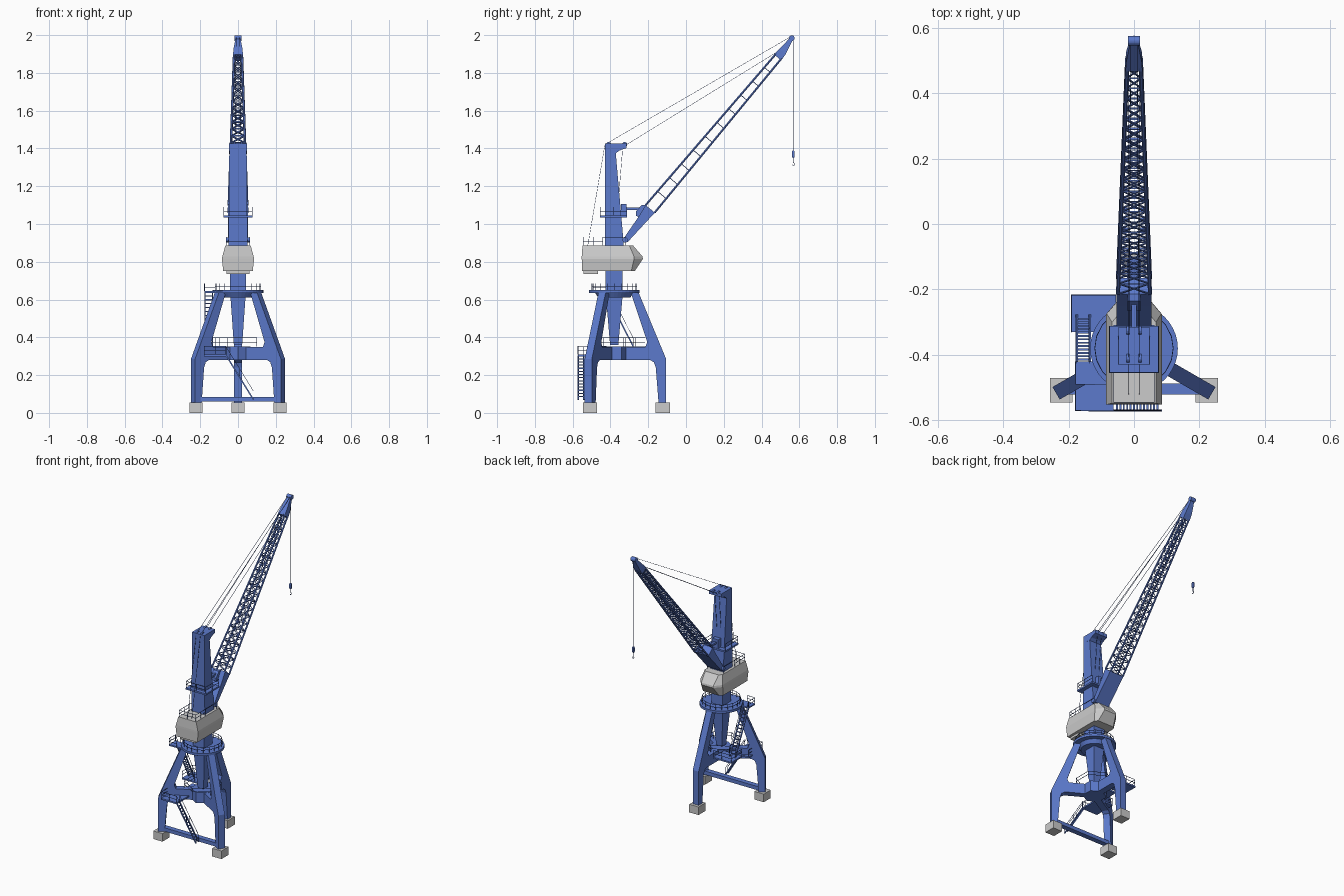
import bpy, bmesh, math
from mathutils import Vector as V

if "Cube" in bpy.data.objects:
    bpy.data.objects.remove(bpy.data.objects["Cube"])

def material(name, c):
    m = bpy.data.materials.new(name)
    m.diffuse_color = (*c, 1)
    m.use_nodes = True
    m.node_tree.nodes["Principled BSDF"].inputs["Base Color"].default_value = m.diffuse_color
    return m

BLUE = material("blue_paint", (0.107, 0.195, 0.604))
DARK = material("dark_blue", (0.03, 0.06, 0.2))
CX, CY = 0.0, -0.38          # slewing axis

def finish(name, bm, mat):
    bmesh.ops.recalc_face_normals(bm, faces=bm.faces)
    me = bpy.data.meshes.new(name)
    bm.to_mesh(me)
    bm.free()
    ob = bpy.data.objects.new(name, me)
    bpy.context.collection.objects.link(ob)
    if mat:
        me.materials.append(mat)
    return ob

def add_loft(bm, rings):
    vs = [[bm.verts.new(p) for p in r] for r in rings]
    n = len(vs[0])
    for a, b in zip(vs, vs[1:]):
        for i in range(n):
            bm.faces.new((a[i], a[(i + 1) % n], b[(i + 1) % n], b[i]))
    bm.faces.new(vs[0][::-1])
    bm.faces.new(vs[-1])

def loft(name, rings, mat=BLUE):
    bm = bmesh.new()
    add_loft(bm, rings)
    return finish(name, bm, mat)

def rect(hx, y0, y1, z):
    return [(-hx, y0, z), (hx, y0, z), (hx, y1, z), (-hx, y1, z)]

def box(name, x0, x1, y0, y1, z0, z1, mat=BLUE):
    return loft(name, [[(x0, y0, z), (x1, y0, z), (x1, y1, z), (x0, y1, z)] for z in (z0, z1)], mat)

def prism(name, pts, width, ang=90, o=(0, 0), mat=BLUE):
    """Upright (distance, z) profile facing ang, given a width."""
    c, s = math.cos(math.radians(ang)), math.sin(math.radians(ang))
    return loft(name, [[(o[0] + r * c - t * s, o[1] + r * s + t * c, z) for r, z in pts]
                       for t in (-width / 2, width / 2)], mat)

def struts(name, segs, r, mat=BLUE, n=4):
    """Many straight bars in one mesh."""
    bm = bmesh.new()
    for a, b in segs:
        a, b = V(a), V(b)
        d = (b - a).normalized()
        u = d.cross(V((1, 0, 0)) if abs(d.x) < 0.9 else V((0, 0, 1))).normalized()
        w = d.cross(u)
        offs = [r * (u * math.cos(k) + w * math.sin(k))
                for k in (2 * math.pi * (i + 0.5) / n for i in range(n))]
        add_loft(bm, [[p + q for q in offs] for p in (a, b)])
    return finish(name, bm, mat)

def circle(r, n, z, a0=0):
    return [(CX + r * math.cos(a0 + 2 * math.pi * i / n),
             CY + r * math.sin(a0 + 2 * math.pi * i / n), z) for i in range(n)]

def railing(name, pts, z, h=0.045, closed=False):
    segs = [((x, y, z), (x, y, z + h)) for x, y in pts]
    for p, q in zip(pts, pts[1:] + (pts[:1] if closed else [])):
        segs += [((*p, z + k), (*q, z + k)) for k in (h, h * 0.5)]
    return struts(name, segs, 0.0016, DARK)

def stair(name, a, b, side, steps):
    a, b, s, up = V(a), V(b), V(side), V((0, 0, 0.045))
    struts(name + "_stringers", [(a + k * s, b + k * s) for k in (-1, 1)], 0.005)
    struts(name + "_handrails", [(a + k * s + up, b + k * s + up) for k in (-1, 1)]
           + [(p + k * s, p + k * s + up) for k in (-1, 1) for p in (a, (a + b) / 2, b)], 0.0016, DARK)
    struts(name + "_treads", [(a.lerp(b, i / steps) - s, a.lerp(b, i / steps) + s)
                              for i in range(1, steps)], 0.004)

# portal: three legs with feet, tie beam, hub
leg = [(.235, .05), (.275, .05), (.275, .285), (.13, .635), (.088, .635), (.175, .375), (.165, .35),
       (.03, .35), (.03, .28), (.19, .28), (.21, .268), (.22, .24)]
for i, ang in enumerate((90, 210, 330)):
    prism(f"portal_leg_{i}", leg, 0.044, ang, (CX, CY))
    x = CX + .257 * math.cos(math.radians(ang))
    y = CY + .257 * math.sin(math.radians(ang))
    box(f"foot_{i}", x - .035, x + .035, y - .038, y + .038, 0, .055, None)
box("tie_beam", -.21, .21, -.522, -.487, .06, .085)
loft("portal_hub", [circle(.075, 6, z, math.pi / 6) for z in (.28, .352)])
loft("slewing_platform", [circle(.134, 40, z) for z in (.634, .65)])
loft("slewing_bearing", [circle(r, 32, z) for r, z in ((.085, .61), (.1, .634))])
railing("slewing_railing", [p[:2] for p in circle(.12, 20, 0)], .65, .035, True)
railing("hub_railing", [p[:2] for p in circle(.115, 6, 0, math.pi / 6)], .352, .045, True)

# access platforms and stairs on the left side
box("upper_landing", -.178, -.07, -.49, -.42, .636, .645)
railing("upper_landing_railing", [(-.12, -.49), (-.178, -.49), (-.178, -.42)], .645, .04)
box("middle_landing", -.192, -.055, -.33, -.215, .342, .352)
railing("middle_landing_railing", [(-.19, -.33), (-.19, -.217), (-.12, -.217), (-.057, -.217)], .352)
box("lower_landing", -.18, -.062, -.572, -.42, .298, .308)
box("landing_walkway", -.12, -.055, -.43, -.32, .32, .33)
railing("lower_landing_railing", [(-.064, -.572), (-.12, -.572), (-.178, -.57), (-.178, -.5), (-.178, -.422)], .308)
stair("upper_stair", (-.155, -.425, .64), (-.155, -.28, .352), (.02, 0, 0), 14)
stair("lower_stair", (-.062, -.556, .303), (.082, -.556, .07), (0, .014, 0), 14)

# mast: tapered shaft, column and head
loft("mast_shaft", [rect(.022, -.402, -.358, .36), rect(.041, -.425, -.335, .63), rect(.042, -.425, -.335, .8)])
loft("mast_column", [rect(.05, -.43, -.332, .78), rect(.05, -.43, -.332, .92), rect(.046, -.43, -.374, 1.4)])
prism("mast_head", [(-.43, 1.39), (-.375, 1.37), (-.355, 1.388), (-.315, 1.402), (-.315, 1.425), (-.43, 1.425)], .094)
struts("head_sheaves", [((x - .005, y, 1.42), (x + .005, y, 1.42))
                        for x in (-.018, .018) for y in (-.41, -.325)], .014, BLUE, 16)

# mast platform with rail and luffing drive
box("mast_platform", -.077, .077, -.455, -.312, 1.034, 1.045)
railing("mast_railing", [(.075, -.314), (.075, -.385), (.075, -.453), (0, -.453), (-.075, -.453),
                         (-.075, -.385), (-.075, -.314)], 1.045)
box("luffing_drive", -.022, .022, -.345, -.315, 1.045, 1.105)
box("luffing_rack", -.008, .008, -.32, -.225, 1.073, 1.087)

# machinery house
def plan(w, yb, yc, yn, z, wn):
    return [(-w, yb, z), (w, yb, z), (w, yc, z), (wn, yn, z), (-wn, yn, z), (-w, yc, z)]
loft("machinery_house", [plan(.078, -.55, -.29, -.272, .75, .06), plan(.085, -.552, -.275, -.228, .815, .045),
                         plan(.083, -.552, -.275, -.23, .828, .045), plan(.067, -.548, -.3, -.28, .886, .05)], None)
box("house_rear_ledge", -.06, .06, -.542, -.465, .736, .752, None)
railing("house_railing", [(.062, -.44), (.062, -.49), (.062, -.545), (0, -.545), (-.062, -.545),
                          (-.062, -.49), (-.062, -.44)], .886)
for s in (-1, 1):
    struts(f"house_front_railing_{'left' if s < 0 else 'right'}",
           [((s * .062, -.44, .93), (s * .062, -.32, .93)), ((s * .062, -.32, .886), (s * .062, -.32, .93))], .0016, DARK)

# boom foot
prism("boom_foot", [(-.337, .914), (-.31, .903), (-.165, 1.06), (-.214, 1.1), (-.25, 1.04)], .106)
prism("boom_foot_hump", [(-.25, 1.035), (-.214, 1.1), (-.235, 1.1), (-.266, 1.065), (-.266, 1.045)], .04)
struts("boom_pivot", [((-.062, -.322, .915), (.062, -.322, .915))], .014, BLUE, 16)

# lattice boom
A, B = V((0, -.19, 1.08)), V((0, .492, 1.89))
D = (B - A).normalized()
N = V((0, -D.z, D.y))
def corner(t, sx, sn):
    return A.lerp(B, t) + N * sn * (.031 - .012 * t) + V((sx * (.049 - .028 * t), 0, 0))
struts("boom_chords", [(corner(0, sx, sn), corner(1, sx, sn)) for sx in (-1, 1) for sn in (-1, 1)], .0062, BLUE, 6)
P = 22
braces = []
for i in range(P):
    a, b = i / P, (i + 1) / P
    for sn in (-1, 1):
        braces += [(corner(a, -1, sn), corner(b, 1, sn)), (corner(a, 1, sn), corner(b, -1, sn)),
                   (corner(b, -1, sn), corner(b, 1, sn))]
    if i % 2:
        braces += [(corner(b, sx, -1), corner(b, sx, 1)) for sx in (-1, 1)]
struts("boom_braces", braces, .0028)

# boom tip and sheave
def tip(c, hw, hd):
    return [V((0, *c)) + V((sx * hw, 0, 0)) + N * sn * hd for sx, sn in ((-1, -1), (1, -1), (1, 1), (-1, 1))]
loft("boom_tip", [tip((.485, 1.882), .026, .025), tip((.51, 1.912), .024, .022), tip((.56, 1.982), .012, .009)])
struts("tip_sheave", [((-.018, .56, 1.984), (.018, .56, 1.984))], .015, BLUE, 20)

# ropes
ropes = [((0, .568, 1.985), (0, .568, 1.385))]
for s in (-.016, .016):
    ropes += [((s, -.41, 1.432), (s * .6, .555, 1.992)), ((s, -.315, 1.42), (s, .505, 1.925)),
              ((s, -.43, 1.415), (s, -.52, .886)), ((s, -.335, 1.405), (s, -.36, 1.1))]
struts("ropes", ropes, .0013, DARK)

# hook block and hook
loft("hook_block", [[(sx * w, .568 + sy * w, z) for sx, sy in ((-1, -1), (1, -1), (1, 1), (-1, 1))]
                    for w, z in ((.004, 1.35), (.007, 1.358), (.007, 1.383), (.004, 1.39))])
arc = [(0, .568 + .007 * math.sin(k), 1.317 + .007 * math.cos(k)) for k in (i * .65 for i in range(8))]
struts("hook", [((0, .568, 1.352), arc[0])] + list(zip(arc, arc[1:])), .002, DARK)
